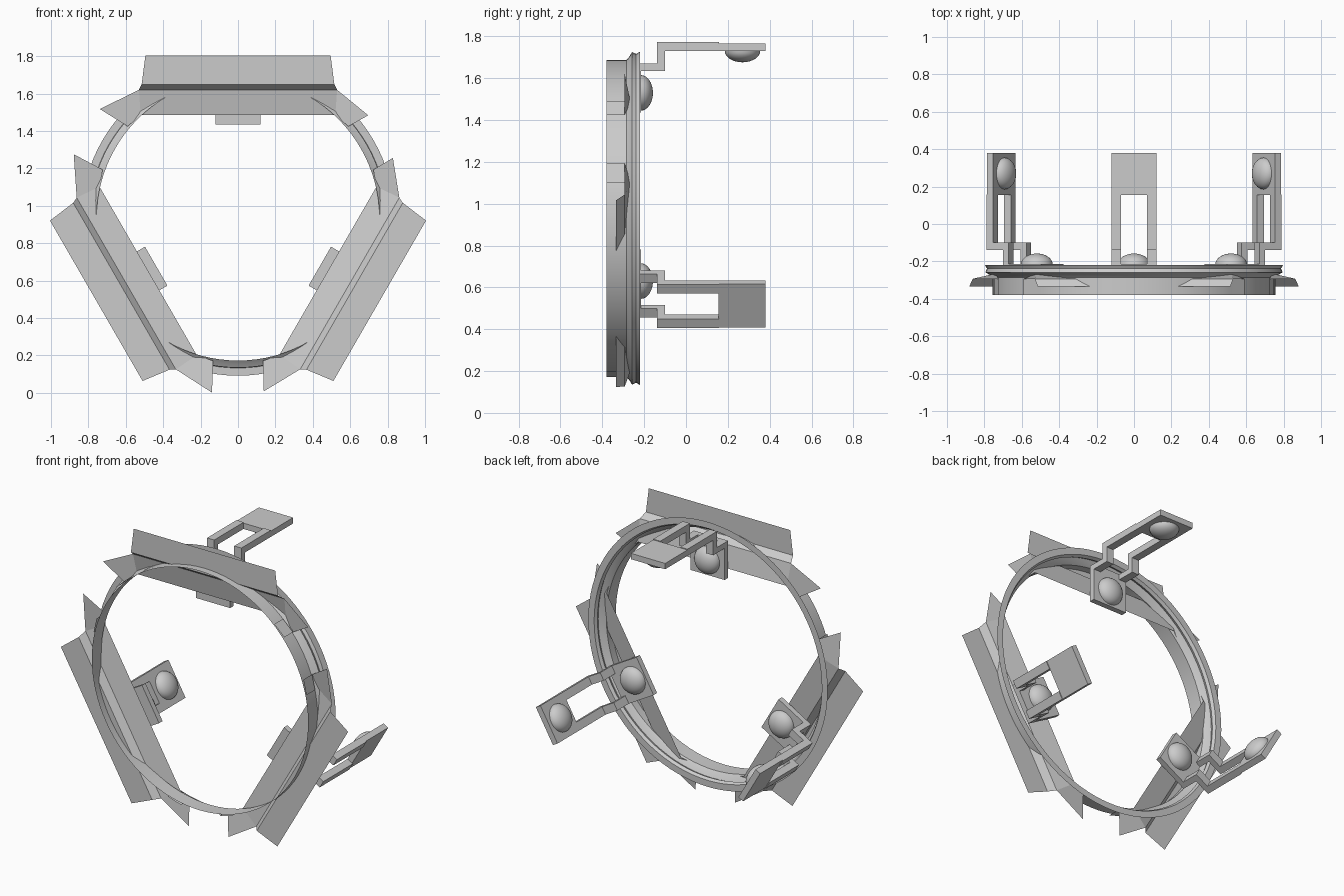
import bpy, bmesh
from math import sin, cos, pi, radians
from mathutils import Matrix, Vector

if "Cube" in bpy.data.objects:
    bpy.data.objects.remove(bpy.data.objects["Cube"])

CZ = 0.93  # height of the ring axis


def finish(name, bm, angle, smooth=30):
    bmesh.ops.transform(bm, verts=bm.verts, matrix=Matrix.Translation((0, 0, CZ)) @ Matrix.Rotation(angle, 4, 'Y'))
    bmesh.ops.recalc_face_normals(bm, faces=bm.faces)
    me = bpy.data.meshes.new(name)
    bm.to_mesh(me)
    bm.free()
    ob = bpy.data.objects.new(name, me)
    bpy.context.collection.objects.link(ob)
    bpy.ops.object.select_all(action='DESELECT')
    ob.select_set(True)
    bpy.context.view_layer.objects.active = ob
    bpy.ops.object.shade_smooth_by_angle(angle=radians(smooth))
    return ob


def add_box(bm, x0, x1, y0, y1, z0, z1):
    m = Matrix.Translation(((x0 + x1) / 2, (y0 + y1) / 2, (z0 + z1) / 2)) @ Matrix.Diagonal((x1 - x0, y1 - y0, z1 - z0, 1))
    bmesh.ops.create_cube(bm, size=1, matrix=m)


def add_dome(bm, loc, rot, r, h):
    ball = bmesh.ops.create_uvsphere(bm, u_segments=32, v_segments=16, radius=1)['verts']
    low = [v for v in ball if v.co.z < -0.001]
    keep = [v for v in ball if v.co.z >= -0.001]
    bmesh.ops.delete(bm, geom=low, context='VERTS')
    m = Matrix.Translation(loc) @ Matrix.Rotation(rot, 4, 'X') @ Matrix.Diagonal((r, r, h, 1))
    bmesh.ops.transform(bm, verts=keep, matrix=m)


def add_outline(bm, pts):
    return bm.faces.new([bm.verts.new(p) for p in pts])


# Ring: thin band flaring into a grooved rim with a flat back lip
profile = [(.757, -.38), (.757, -.285), (.772, -.272), (.795, -.258),
           (.786, -.238), (.797, -.22), (.838, -.22)]
bm = bmesh.new()
N = 96
rows = [[bm.verts.new((r * sin(2 * pi * i / N), y, r * cos(2 * pi * i / N))) for i in range(N)]
        for r, y in profile]
for a, b in zip(rows, rows[1:]):
    for i in range(N):
        j = (i + 1) % N
        bm.faces.new((a[i], a[j], b[j], b[i]))
finish("ring", bm, 0)

# Three sides: name, angle, radius of the left and right end tips
sides = [("top", 0, .944, .89), ("right", 120, .89, .932), ("left", 240, .939, .944)]
for side, deg, tip_l, tip_r in sides:
    ang = radians(deg)

    # Chord plate: (half width, y, distance from axis) cross sections
    bm = bmesh.new()
    sections = [(.52, -.265, .555), (.53, -.293, .69), (.515, -.335, .72), (.495, -.335, .875)]
    pairs = [[bm.verts.new((s * w, y, d)) for s in (-1, 1)] for w, y, d in sections]
    for p, q in zip(pairs, pairs[1:]):
        bm.faces.new((p[0], p[1], q[1], q[0]))
    finish(side + "_plate", bm, ang, 25)

    # Pointed end tips with a short wall hugging the ring
    bm = bmesh.new()
    for s, r in ((-1, tip_l), (1, tip_r)):
        a, b = radians(51.5), radians(50)
        outer = (s * r * sin(a), -.293, r * cos(a))
        inner = (s * .77 * sin(b), -.293, .77 * cos(b))
        add_outline(bm, [(s * .53, -.293, .69), outer, inner, (s * .52, -.265, .555)])
        add_outline(bm, [inner, (s * .52, -.293, .56), (s * .52, -.38, .56),
                         (inner[0], -.38, inner[2])])
    finish(side + "_end_tips", bm, ang, 10)

    # Bracket: tab behind the plate, two stepped arms, outer pad
    bm = bmesh.new()
    add_box(bm, -.12, .12, -.25, -.215, .505, .74)
    add_box(bm, -.12, .12, .155, .38, .80, .837)
    finish(side + "_bracket_pads", bm, ang)
    bm = bmesh.new()
    step = [(-.22, .705), (-.10, .705), (-.10, .80), (.157, .80), (.157, .842),
            (-.138, .842), (-.138, .74), (-.22, .74)]
    for x0 in (-.12, .07):
        f = add_outline(bm, [(x0, y, d) for y, d in step])
        ext = bmesh.ops.extrude_face_region(bm, geom=[f], use_keep_orig=True)
        vs = [v for v in ext['geom'] if isinstance(v, bmesh.types.BMVert)]
        bmesh.ops.translate(bm, verts=vs, vec=Vector((.05, 0, 0)))
    finish(side + "_bracket_arms", bm, ang)

    # Rounded buttons on the tab and the outer pad
    bm = bmesh.new()
    add_dome(bm, (0, -.216, .60), -pi / 2, .085, .058)
    add_dome(bm, (0, .27, .801), pi, .085, .055)
    finish(side + "_bracket_buttons", bm, ang, 60)
